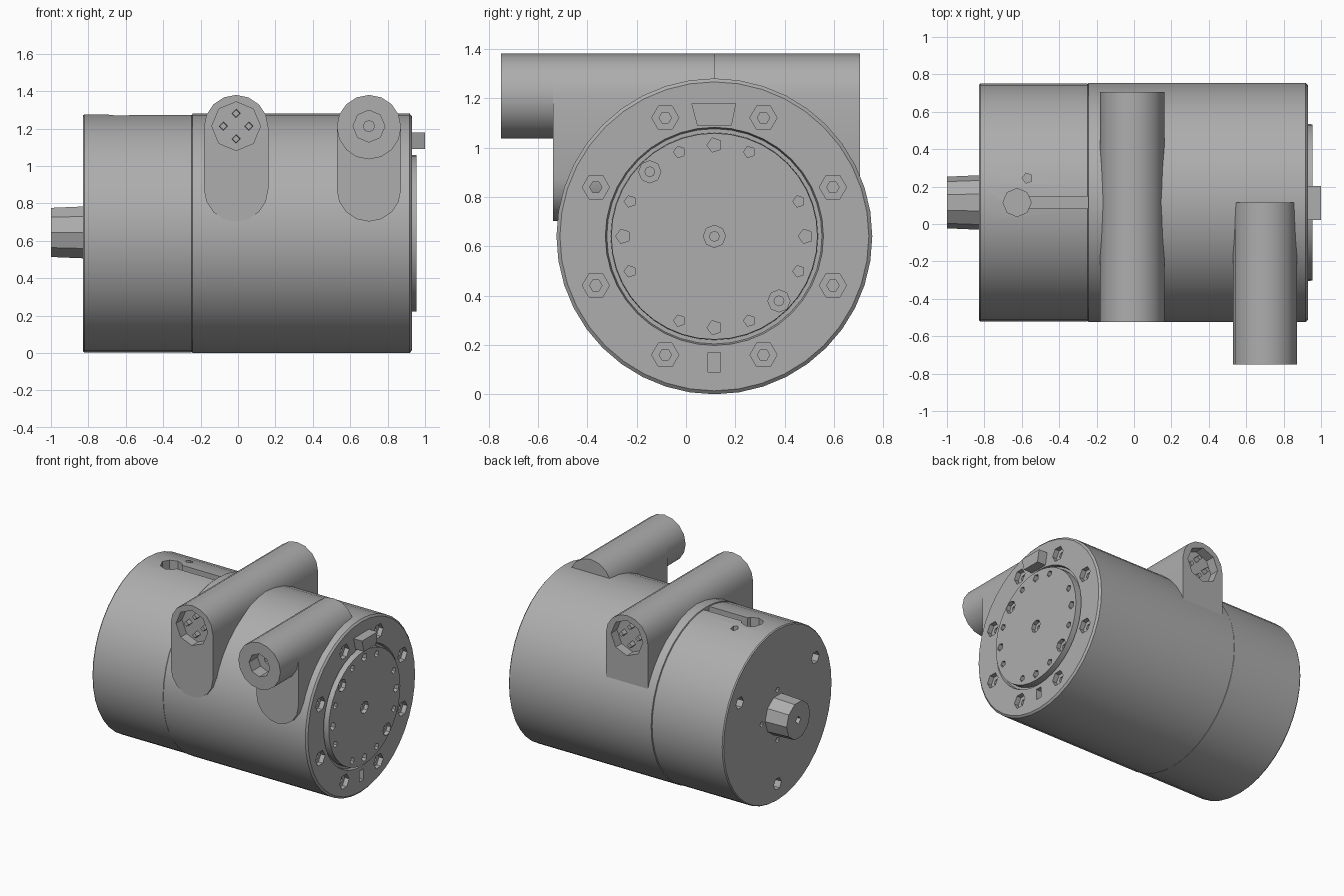
import bpy, bmesh, math
from mathutils import Vector

if "Cube" in bpy.data.objects:
    bpy.data.objects.remove(bpy.data.objects["Cube"], do_unlink=True)

GREY = (0.42, 0.42, 0.42, 1.0)
metal = bpy.data.materials.new("plain grey")
metal.use_nodes = True
metal.diffuse_color = GREY
metal.node_tree.nodes["Principled BSDF"].inputs["Base Color"].default_value = GREY

CY, CZ = 0.115, 0.64          # axis of the main drum
R_TUBE, Z_TUBE = 0.172, 1.208


def finish(name, bm):
    bmesh.ops.recalc_face_normals(bm, faces=bm.faces[:])
    mesh = bpy.data.meshes.new(name)
    bm.to_mesh(mesh)
    bm.free()
    mesh.materials.append(metal)
    ob = bpy.data.objects.new(name, mesh)
    bpy.context.collection.objects.link(ob)
    return ob


def lathe(name, origin, direction, profile, sides, phase=0.0):
    """Closed solid of (radius, distance) rings around a direction."""
    bm = bmesh.new()
    turn = Vector(direction).to_track_quat('Z', 'Y')
    rings = []
    for r, t in profile:
        ring = []
        for i in range(sides):
            a = phase + math.tau * i / sides
            p = Vector((r * math.cos(a), r * math.sin(a), t))
            ring.append(bm.verts.new(Vector(origin) + turn @ p))
        rings.append(ring)
    for lo, hi in zip(rings, rings[1:]):
        for i in range(sides):
            j = (i + 1) % sides
            bm.faces.new((lo[i], lo[j], hi[j], hi[i]))
    bm.faces.new(rings[0])
    bm.faces.new(rings[-1])
    return finish(name, bm)


def prism(name, outline, axis, start, end):
    """Extrude a flat outline along x, y or z."""
    place = {'x': lambda u, v, t: (t, u, v),
             'y': lambda u, v, t: (u, t, v),
             'z': lambda u, v, t: (u, v, t)}[axis]
    bm = bmesh.new()
    a, b = [[bm.verts.new(place(u, v, t)) for u, v in outline] for t in (start, end)]
    bm.faces.new(a)
    bm.faces.new(b)
    for i in range(len(outline)):
        j = (i + 1) % len(outline)
        bm.faces.new((a[i], a[j], b[j], b[i]))
    return finish(name, bm)


def rect(u0, u1, v0, v1):
    return [(u0, v0), (u1, v0), (u1, v1), (u0, v1)]


def select(obs):
    bpy.ops.object.select_all(action='DESELECT')
    for ob in obs:
        ob.select_set(True)
    bpy.context.view_layer.objects.active = obs[0]


def carve(target, cutters):
    """Cut all cutters out of the target, then discard them."""
    select(cutters)
    if len(cutters) > 1:
        bpy.ops.object.join()
    cutter = cutters[0]
    cutter.hide_render = True
    mod = target.modifiers.new("cut", 'BOOLEAN')
    mod.operation = 'DIFFERENCE'
    mod.solver = 'EXACT'
    mod.use_self = True
    mod.object = cutter
    select([target])
    bpy.ops.object.modifier_apply(modifier=mod.name)
    bpy.data.objects.remove(cutter, do_unlink=True)


def smooth(*obs):
    select(list(obs))
    bpy.ops.object.shade_smooth_by_angle(angle=math.radians(30))


def polar(x, radius, degrees):
    a = math.radians(degrees)
    return (x, CY + radius * math.cos(a), CZ + radius * math.sin(a))


def pocket(at, inward, steps, sides, lift=0.02):
    """Stepped blind hole: steps are (radius, depth)."""
    profile, top = [], -lift
    for r, depth in steps:
        profile += [(r, top), (r, depth)]
        top = depth
    return lathe("hole_cutter", at, inward, profile, sides)


# Main drum with rear section seam, front groove and raised disc
drum = lathe("drum", (0, CY, CZ), (1, 0, 0),
             [(0.63, -0.83), (0.636, -0.822), (0.636, -0.249), (0.633, -0.246),
              (0.64, -0.243), (0.64, 0.918), (0.626, 0.93), (0.442, 0.93),
              (0.436, 0.905), (0.42, 0.905), (0.418, 0.955)], 40)

cuts = []
# Flange bolt pockets
for k in range(8):
    cuts.append(pocket(polar(0.93, 0.52, 22.5 + 45 * k), (-1, 0, 0),
                       [(0.055, 0.035), (0.025, 0.07)], 6))
# Disc screw holes, with two larger ones on one diagonal
for k in range(16):
    at = polar(0.955, 0.37, 22.5 * k)
    if k in (6, 14):
        cuts.append(pocket(at, (-1, 0, 0), [(0.045, 0.03), (0.02, 0.06)], 8))
    elif k not in (2, 10):
        cuts.append(pocket(at, (-1, 0, 0), [(0.03 if k % 4 == 0 else 0.024, 0.04)], 5))
cuts.append(pocket((0.955, CY, CZ), (-1, 0, 0), [(0.045, 0.03), (0.02, 0.06)], 8))
# Small slot under the disc
cuts.append(prism("slot_cutter", rect(0.09, 0.14, 0.09, 0.17), 'x', 0.89, 1.0))
# Rear face holes
for k in range(3):
    cuts.append(pocket(polar(-0.83, 0.51, 30 + 120 * k), (1, 0, 0), [(0.045, 0.06)], 6))
for k in range(4):
    cuts.append(pocket(polar(-0.83, 0.185, 90 * k), (1, 0, 0), [(0.02, 0.04)], 5))
# Keyway, round pocket and small hole on top
cuts.append(prism("keyway_cutter", rect(-0.6, -0.245, 0.083, 0.147), 'z', 1.2, 1.4))
cuts.append(pocket((-0.625, CY, 1.275), (0, 0, -1), [(0.075, 0.1)], 8, 0.1))
cuts.append(pocket((-0.57, 0.245, 1.26), (0, 0, -1), [(0.028, 0.06)], 5, 0.1))
carve(drum, cuts)

# Locating key on the front face
key = prism("locating_key", [(0.045, 1.09), (0.185, 1.09), (0.203, 1.178), (0.022, 1.178)],
            'x', 0.9, 1.0)

# Rear shaft with centre hole
shaft = lathe("rear_shaft", (-0.82, CY, CZ + 0.005), (-1, 0, 0), [(0.146, 0), (0.138, 0.18)], 10)
carve(shaft, [pocket((-1.0, CY, CZ + 0.005), (1, 0, 0), [(0.03, 0.04)], 4)])


def pod_outline(cx):
    """Upright slot shape: round top and round bottom."""
    pts = []
    for k in range(18):
        a = math.pi * (k % 9) / 8 + (math.pi if k > 8 else 0)
        zc = Z_TUBE if k < 9 else 0.875
        pts.append((cx + R_TUBE * math.cos(a), zc + R_TUBE * math.sin(a)))
    return pts


# Connector housing running over the drum, sockets at both ends
XA = -0.01
connector = prism("connector_housing", pod_outline(XA), 'y', -0.525, 0.705)
ends = [(-0.525, 1), (0.705, -1)]
carve(connector, [pocket((XA, y, Z_TUBE + 0.005), (0, s, 0), [(0.13, 0.07)], 8)
                  for y, s in ends])
for y, s in ends:
    for k in range(4):
        a = math.pi / 2 * k
        lathe("connector_pin", (XA + 0.068 * math.cos(a), y + s * 0.08,
                                Z_TUBE + 0.005 + 0.068 * math.sin(a)),
              (0, -s, 0), [(0.024, 0), (0.02, 0.05)], 4)

# Projecting side tube on its own housing
XB = 0.7
tube_housing = prism("tube_housing", pod_outline(XB), 'y', -0.54, CY)
tube = lathe("side_tube", (XB, -0.75, Z_TUBE), (0, 1, 0), [(R_TUBE, 0), (R_TUBE, 0.25)], 16)
carve(tube, [pocket((XB, -0.75, Z_TUBE + 0.005), (0, 1, 0),
                    [(0.085, 0.1), (0.03, 0.16)], 8)])

smooth(drum, connector, tube_housing, tube)
